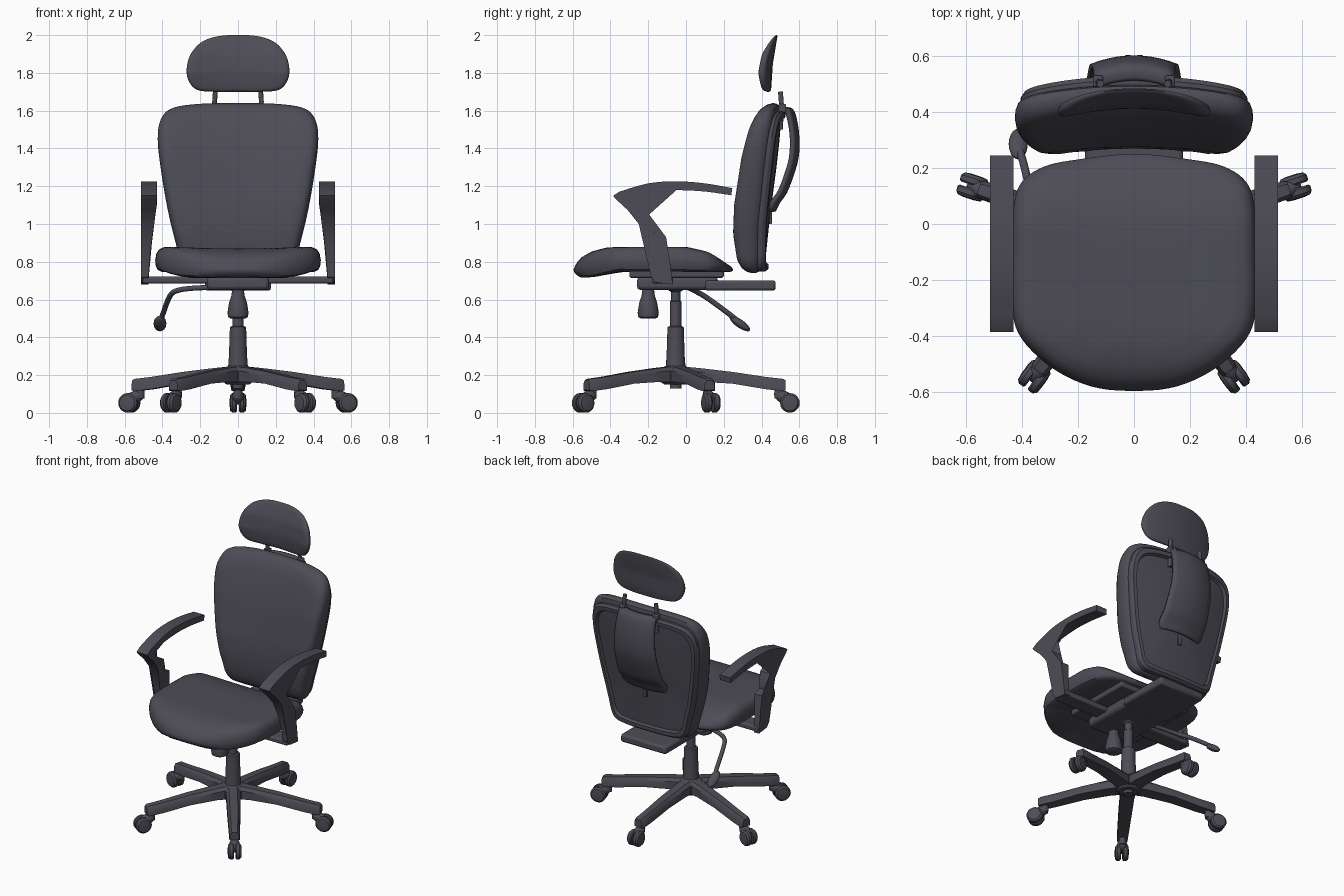
import bpy, bmesh, math
from mathutils import Vector, Matrix

if "Cube" in bpy.data.objects:
    bpy.data.objects.remove(bpy.data.objects["Cube"])

mat = bpy.data.materials.new("dark slate grey")
mat.diffuse_color = (0.075, 0.073, 0.093, 1)
mat.use_nodes = True
mat.node_tree.nodes["Principled BSDF"].inputs["Base Color"].default_value = mat.diffuse_color
CY = -0.055  # y of the gas column


def finish(name, bm, angle=35, bevel=0):
    bmesh.ops.remove_doubles(bm, verts=bm.verts, dist=1e-5)
    bmesh.ops.recalc_face_normals(bm, faces=bm.faces)
    me = bpy.data.meshes.new(name)
    bm.to_mesh(me)
    bm.free()
    me.materials.append(mat)
    me.shade_smooth()
    me.set_sharp_from_angle(angle=math.radians(angle))
    ob = bpy.data.objects.new(name, me)
    bpy.context.collection.objects.link(ob)
    if bevel:
        m = ob.modifiers.new("bevel", 'BEVEL')
        m.width, m.segments, m.limit_method = bevel, 2, 'ANGLE'
    return ob


def lerp(table, x):
    if x <= table[0][0]:
        return table[0][1]
    for (a, p), (b, q) in zip(table, table[1:]):
        if x <= b:
            t = (x - a) / (b - a)
            return p + (q - p) * t
    return table[-1][1]


def spline(pts, n=5, closed=True):
    out, k = [], len(pts)
    P = [Vector(p) for p in pts]
    get = (lambda i: P[i % k]) if closed else (lambda i: P[max(0, min(k - 1, i))])
    for i in range(k if closed else k - 1):
        a, b, c, d = (get(i + j) for j in (-1, 0, 1, 2))
        for s in range(n):
            t = s / n
            out.append(0.5 * (2 * b + (c - a) * t + (2 * a - 5 * b + 4 * c - d) * t * t
                              + (3 * b - a - 3 * c + d) * t ** 3))
    return out if closed else out + [P[-1]]


def bridge(bm, rings, closed=True):
    for A, B in zip(rings, rings[1:]):
        n = len(A)
        for i in range(n if closed else n - 1):
            j = (i + 1) % n
            bm.faces.new((A[i], A[j], B[j], B[i]))


def cushion(name, half, rings, shape, angle=40):
    """half: right half of the outline; rings: (scale, depth 0..1); shape(u, v, t) -> xyz"""
    out = spline(half + [(-u, v) for u, v in half[-2:0:-1]])
    mid = Vector((0, (half[0][1] + half[-1][1]) / 2))
    bm = bmesh.new()
    R = []
    for s, t in rings:
        R.append([bm.verts.new(shape(*(mid + (p - mid) * s), t)) for p in out])
    bridge(bm, R)
    bm.faces.new(R[0])
    bm.faces.new(R[-1])
    return finish(name, bm, angle)


def box(name, lo, hi, bevel=0.01):
    bm = bmesh.new()
    bmesh.ops.create_cube(bm, size=1)
    for v in bm.verts:
        v.co = [(l + h) / 2 + c * (h - l) for l, h, c in zip(lo, hi, v.co)]
    return finish(name, bm, 35, bevel)


def lathe(name, profile, x, y, seg=24):
    bm = bmesh.new()
    R = [[bm.verts.new((x + r * math.cos(a), y + r * math.sin(a), z))
          for a in (2 * math.pi * i / seg for i in range(seg))] for r, z in profile]
    bridge(bm, R)
    bm.faces.new(R[0])
    bm.faces.new(R[-1])
    return finish(name, bm)


def tube(name, pts, r, seg=10):
    path = spline(pts, 4, False)
    bm = bmesh.new()
    R = []
    for i, p in enumerate(path):
        d = path[min(i + 1, len(path) - 1)] - path[max(i - 1, 0)]
        q = d.to_track_quat('Z', 'Y')
        R.append([bm.verts.new(p + q @ Vector((r * math.cos(2 * math.pi * k / seg),
                  r * math.sin(2 * math.pi * k / seg), 0))) for k in range(seg)])
    bridge(bm, R)
    bm.faces.new(R[0])
    bm.faces.new(R[-1])
    return finish(name, bm, 50)


def ball(name, matrix):
    bm = bmesh.new()
    bmesh.ops.create_uvsphere(bm, u_segments=20, v_segments=12, radius=1, matrix=matrix)
    return finish(name, bm, 60)


PAD = [(.02, 0), (.5, 0), (.93, 0), (.975, .08), (.995, .25), (1, .45), (.985, .7),
       (.955, .86), (.9, .96), (.8, 1), (.6, 1), (.4, 1), (.2, 1), (.02, 1)]

# seat cushion with a rolled front edge
s_top = [(-.6, .80), (-.56, .84), (-.5, .868), (-.42, .885), (0, .885), (.12, .86), (.25, .79)]
s_bot = [(-.6, .735), (-.55, .715), (-.48, .72), (-.36, .75), (.25, .745)]


def seat_shape(x, y, t):
    b = lerp(s_bot, y)
    return x, y, b + (lerp(s_top, y) - .015 * (1 - (x / .44) ** 2) - b) * t


cushion("seat", [(0, -.595), (.15, -.58), (.29, -.515), (.40, -.41), (.435, -.3), (.437, -.1),
                 (.43, .06), (.40, .15), (.32, .205), (.2, .23), (0, .25)], PAD, seat_shape)

# backrest cushion and its rear shell
b_front = [(.74, .30), (.82, .28), (.95, .265), (1.1, .275), (1.35, .32), (1.5, .36), (1.64, .41)]
b_rear = [(.74, .40), (1.0, .415), (1.3, .455), (1.64, .50)]
back_half = [(0, .74), (.2, .742), (.29, .77), (.33, .9), (.373, 1.08), (.41, 1.3), (.425, 1.45),
             (.41, 1.55), (.355, 1.61), (.22, 1.635), (0, 1.64)]


def back_shape(x, z, t):
    r, f = lerp(b_rear, z), lerp(b_front, z)
    return x, r + (f - r) * t - .04 * (x / .42) ** 2, z


def shell_shape(x, z, t):
    return x, lerp(b_rear, z) - .02 + .055 * t - .045 * (x / .42) ** 2, z


cushion("backrest", back_half, PAD, back_shape)
shell_half = [(u * .97, .74 + (v - .74) * .965) for u, v in back_half]
cushion("back_shell", shell_half, [(.05, 0), (.98, 0), (.98, .7), (.95, 1), (.89, 1), (.87, .65),
                                   (.6, .75), (.3, .8), (.03, .8)], shell_shape, 30)

# headrest
h_front = [(1.7, .395), (1.8, .385), (1.9, .40), (2.0, .445)]
h_rear = [(1.7, .45), (1.85, .46), (2.0, .485)]


def head_shape(x, z, t):
    r, f = lerp(h_rear, z), lerp(h_front, z) + .025
    return x, r + (f - r) * t - .035 * (x / .27) ** 2, z


cushion("headrest", [(0, 1.70), (.12, 1.70), (.215, 1.71), (.26, 1.755), (.272, 1.82), (.25, 1.90),
                     (.19, 1.965), (.10, 1.995), (0, 2.0)], PAD, head_shape)

# curved cover behind the back, holding the headrest bars
bm = bmesh.new()
cover = spline([(.50, 1.60), (.54, 1.605), (.562, 1.55), (.575, 1.45), (.57, 1.35), (.545, 1.26),
                (.51, 1.17), (.475, 1.12), (.45, 1.07)], 3, False)
rows = []
for y, z in cover:
    w = lerp([(1.07, .15), (1.1, .17), (1.2, .165), (1.6, .14)], z)
    rows.append([bm.verts.new((w * k / 5, y + .015 - .03 * (k / 5) ** 2, z)) for k in range(-5, 6)])
bridge(bm, rows, False)
ob = finish("headrest_cover", bm, 50)
m = ob.modifiers.new("thickness", 'SOLIDIFY')
m.thickness, m.offset = .022, 0
box("cover_spine", (-.012, .43, 1.0), (.012, .455, 1.12), .004)
for s, side in ((-1, "left"), (1, "right")):
    tube(side + "_headrest_bar", [(s * .125, .50, 1.50), (s * .125, .505, 1.62), (s * .12, .50, 1.70)], .013)
    box(side + "_bar_clamp", (s * .128 - .018, .49, 1.59), (s * .128 + .018, .53, 1.635), .006)

# armrests: one side profile with a tapered post
top = spline([(.245, 1.19), (.1, 1.215), (-.05, 1.226), (-.2, 1.215), (-.35, 1.172)], 4, False)
post = [(-.385, 1.15), (-.375, 1.135), (-.31, 1.075), (-.25, 1.0), (-.215, .9), (-.19, .8), (-.185, .72),
        (-.16, .69), (-.07, .68), (-.085, .8), (-.105, .93), (-.165, .945), (-.165, .98), (-.195, 1.05),
        (-.28, 1.10), (-.295, 1.135), (-.27, 1.16)]
under = spline([(-.2, 1.17), (-.05, 1.18), (.1, 1.172), (.24, 1.152)], 4, False)
outline = [tuple(p) for p in top] + post + [tuple(p) for p in under]
for s, side in ((-1, "left"), (1, "right")):
    bm = bmesh.new()
    R = [[bm.verts.new((s * (x if x > .5 else lerp([(.7, .475), (.85, .465), (1.1, .43)], z)), y, z))
          for y, z in outline] for x in (.43, .513)]
    bridge(bm, R)
    bm.faces.new(R[0])
    bm.faces.new(R[1])
    bmesh.ops.triangulate(bm, faces=[f for f in bm.faces if len(f.verts) > 4])
    finish(side + "_armrest", bm, 30, .008)

# mechanism under the seat
box("arm_crossbar", (-.505, -.18, .685), (.505, -.07, .722))
box("seat_plate", (-.27, -.30, .715), (.27, .2, .755))
box("tilt_housing", (-.165, -.26, .65), (.165, .17, .72), .02)
box("back_bracket", (-.175, .1, .647), (.175, .475, .702), .015)
lathe("tension_knob", [(.03, .66), (.035, .62), (.047, .585), (.056, .53), (.052, .507), (.04, .50)], 0, -.20)

# height lever with paddle
tube("height_lever", [(-.1, .0, .665), (-.24, .02, .66), (-.33, .05, .645), (-.365, .11, .61),
                      (-.395, .22, .53), (-.41, .27, .49)], .014)
ball("lever_paddle", Matrix.Translation((-.413, .285, .473)) @ Matrix.Rotation(math.radians(-35), 4, 'X')
     @ Matrix.Diagonal((.034, .065, .022, 1)))

# gas column and hub
lathe("gas_column", [(.03, .13), (.032, .2), (.055, .2), (.052, .25), (.048, .3), (.043, .455), (.03, .46),
                     (.03, .59), (.025, .595), (.025, .64), (.04, .65), (.04, .67)], 0, CY)
lathe("base_hub", [(.06, .15), (.085, .17), (.085, .22), (.06, .245), (.05, .25)], 0, CY)

# five star legs with twin-wheel casters
sections = [(.02, .05, .16, .247), (.12, .045, .165, .238), (.3, .042, .155, .217),
            (.48, .036, .125, .19), (.57, .033, .115, .18), (.583, .028, .12, .172)]
for k in range(5):
    M = Matrix.Translation((0, CY, 0)) @ Matrix.Rotation(math.radians(90 + 72 * k), 4, 'Z')
    bm = bmesh.new()
    R = [[bm.verts.new(M @ Vector(p)) for p in ((r, -w, lo), (r, w, lo), (r, w, hi - .02),
          (r, w * .6, hi), (r, -w * .6, hi), (r, -w, hi - .02))] for r, w, lo, hi in sections]
    bridge(bm, R)
    bm.faces.new(R[0])
    bm.faces.new(R[-1])
    finish(f"base_leg_{k + 1}", bm, 40)
    bm = bmesh.new()
    for s in (-1, 1):
        rings = []
        for w, r in ((.006, .046), (.012, .052), (.03, .052), (.041, .042), (.044, .02)):
            rings.append([bm.verts.new(M @ Vector((.605 + r * math.cos(a), s * w, .053 + r * math.sin(a))))
                          for a in (math.pi * i / 10 for i in range(20))])
        bridge(bm, rings)
        bm.faces.new(rings[0])
        bm.faces.new(rings[-1])
    finish(f"caster_wheels_{k + 1}", bm)
    ball(f"caster_hood_{k + 1}", M @ Matrix.Translation((.575, 0, .082))
         @ Matrix.Rotation(math.radians(25), 4, 'Y') @ Matrix.Diagonal((.055, .034, .034, 1)))
    c = M @ Vector((.545, 0, 0))
    lathe(f"caster_stem_{k + 1}", [(.022, .075), (.024, .1), (.02, .14)], c.x, c.y, 14)
